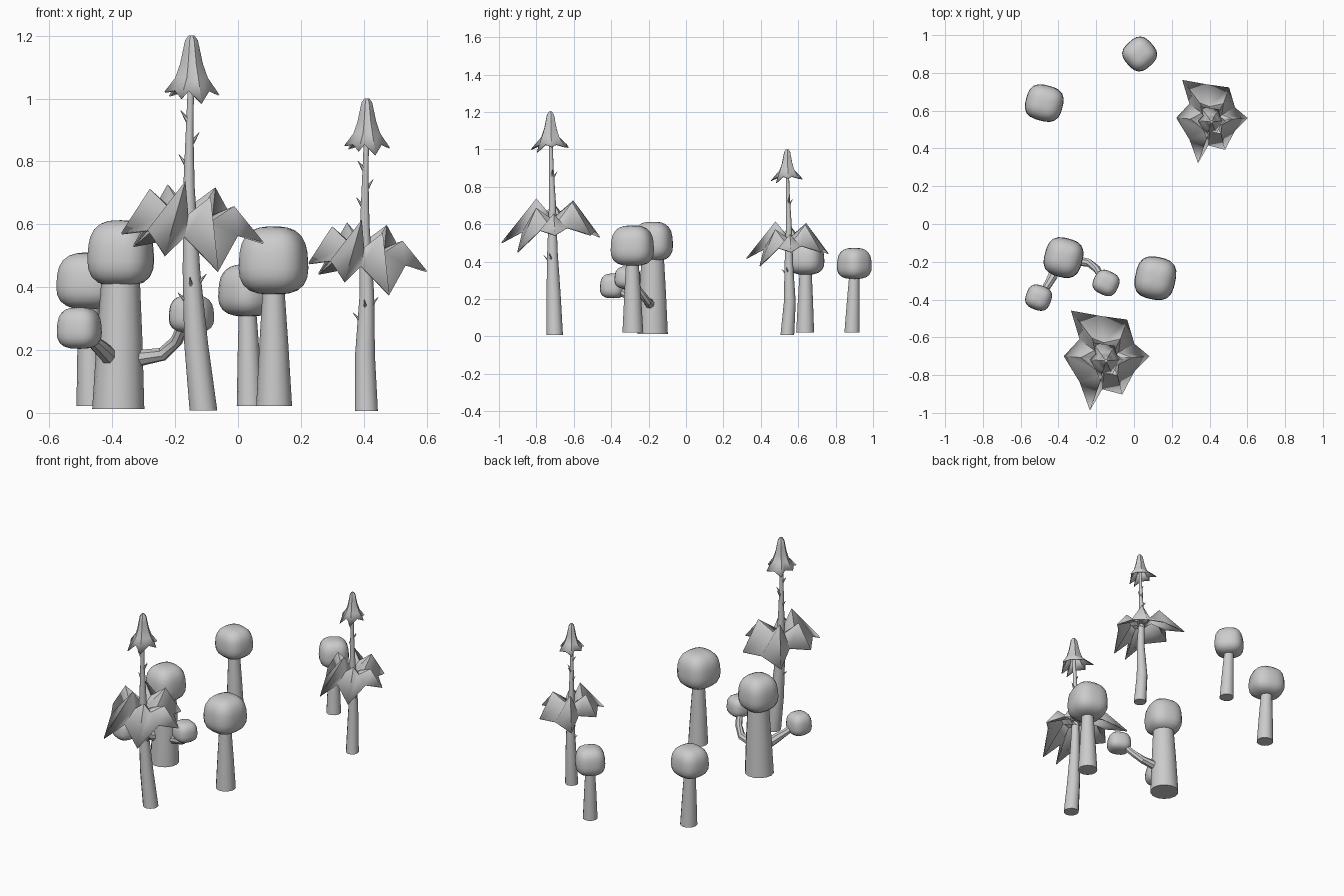
import bpy, bmesh, math
from mathutils import Vector

if "Cube" in bpy.data.objects:
    bpy.data.objects.remove(bpy.data.objects["Cube"])


def finish(name, bm, angle=35, thick=0):
    bmesh.ops.recalc_face_normals(bm, faces=bm.faces)
    me = bpy.data.meshes.new(name)
    bm.to_mesh(me)
    bm.free()
    ob = bpy.data.objects.new(name, me)
    bpy.context.collection.objects.link(ob)
    bpy.ops.object.select_all(action='DESELECT')
    ob.select_set(True)
    bpy.context.view_layer.objects.active = ob
    bpy.ops.object.shade_smooth_by_angle(angle=math.radians(angle))
    if thick:
        mod = ob.modifiers.new("thickness", 'SOLIDIFY')
        mod.thickness = thick
        mod.offset = 0
    return ob


def bridge(bm, rings):
    """Join consecutive closed rings of points with quads."""
    vs = [[bm.verts.new(p) for p in r] for r in rings]
    n = len(vs[0])
    for a, b in zip(vs, vs[1:]):
        for i in range(n):
            j = (i + 1) % n
            bm.faces.new((a[i], a[j], b[j], b[i]))
    return vs


def tube(name, path, radii, sides=12, upright=False):
    """Tapered tube along a path."""
    pts = [Vector(p) for p in path]
    rings = []
    for k, p in enumerate(pts):
        t = pts[min(k + 1, len(pts) - 1)] - pts[max(k - 1, 0)]
        if upright:
            t = Vector((0, 0, 1))
        q = Vector((0, 0, 1)).rotation_difference(t.normalized())
        rings.append([p + q @ Vector((radii[k] * math.cos(a), radii[k] * math.sin(a), 0))
                      for a in (2 * math.pi * i / sides for i in range(sides))])
    bm = bmesh.new()
    vs = bridge(bm, rings)
    bm.faces.new(vs[0])
    bm.faces.new(vs[-1])
    return finish(name, bm)


def puff(name, c, size, turn, n=2.9):
    """Rounded-box foliage ball."""
    bm = bmesh.new()
    bmesh.ops.create_uvsphere(bm, u_segments=24, v_segments=14, radius=1)
    ca, sa = math.cos(math.radians(turn)), math.sin(math.radians(turn))
    for v in bm.verts:
        d = v.co.normalized()
        d /= sum(abs(k) ** n for k in d) ** (1 / n)
        x, y = d.x * size[0], d.y * size[1]
        taper = 1 - 0.06 * d.z
        v.co = Vector((x * ca - y * sa, x * sa + y * ca, 0)) * taper
        v.co += Vector((c[0], c[1], c[2] + d.z * size[2]))
    return finish(name, bm, 60)


# leaf skirt, alternating tip and notch: (outer point), (inner fold point)
SKIRT = [
    ((.228, .014, .54), (.135, .007, .655)), ((.148, -.066, .565), (.065, -.03, .61)),
    ((.085, -.186, .45), (.06, -.086, .685)), ((-.022, -.159, .56), (-.012, -.075, .63)),
    ((-.085, -.272, .50), (-.02, -.085, .735)), ((-.138, -.122, .58), (-.06, -.053, .64)),
    ((-.222, .014, .57), (-.132, .007, .71)), ((-.138, .104, .59), (-.06, .045, .64)),
    ((-.185, .254, .53), (-.075, .11, .725)), ((-.03, .225, .56), (-.012, .085, .65)),
    ((.111, .206, .54), (.075, .105, .715)), ((.148, .079, .58), (.065, .035, .62)),
]
# spikes on the trunk: height, heading in degrees
TWIGS = [(.93, 190), (.86, 10), (.79, 170), (.85, 75), (.41, 340), (.40, 260), (.35, 190)]


def pine(tag, x, y, s, lean):
    def w(p):
        return Vector((x + p[0] * s, y + p[1] * s, p[2] * s))
    # trunk
    path = [(lean[0], lean[1], .008), (lean[0] * .55 - .006, .006, .22), (0, 0, .45),
            (-.008, 0, .72), (-.006, -.006, .9), (0, -.01, 1.1)]
    rad = [.044, .038, .028, .018, .012, .009]
    tube(tag + "_trunk", [w(p) for p in path], [r * s for r in rad], 12, True)
    # leaf skirt
    bm = bmesh.new()
    inner = [w((.022 * math.cos(math.pi * i / 6), .022 * math.sin(math.pi * i / 6), .61))
             for i in range(12)]
    bridge(bm, [inner, [w(m) for o, m in SKIRT], [w(o) for o, m in SKIRT]])
    finish(tag + "_leaf_skirt", bm, 30, .006 * s)
    # pointed cap, hem follows the skirt outline
    rings = []
    for r, z in ((.007, 1.199), (.017, 1.185), (.024, 1.15), (.032, 1.11), (.047, 1.065)):
        rings.append([w((r * f * math.cos(a), r * f * math.sin(a) - .01, z))
                      for f, a in ((1.06 - .12 * (i % 2), math.atan2(o[1], o[0]))
                                   for i, (o, m) in enumerate(SKIRT))])
    rings.append([w((o[0] * .38, o[1] * .38 - .01, 1.025 if i % 2 else 1.02 - (.57 - o[2]) * .3))
                  for i, (o, m) in enumerate(SKIRT)])
    bm = bmesh.new()
    vs = bridge(bm, rings)
    bm.faces.new(vs[0])
    finish(tag + "_top_cap", bm, 40, .005 * s)
    # twigs
    for k, (z, a) in enumerate(TWIGS):
        i = max(j for j in range(5) if path[j][2] <= z)
        f = (z - path[i][2]) / (path[i + 1][2] - path[i][2])
        c = Vector(path[i]).lerp(Vector(path[i + 1]), f)
        r = rad[i] + (rad[i + 1] - rad[i]) * f
        d = Vector((math.cos(math.radians(a)), math.sin(math.radians(a)), 0))
        tube(f"{tag}_twig_{k}", [w(c + d * r * .6), w(c + d * (r + .018) + Vector((0, 0, .032)))],
             [.008 * s, .001 * s], 6)


pine("tall_pine", -.148, -.714, 1.0, (.038, .012))
pine("small_pine", .41, .55, .833, (-.002, -.01))


def round_tree(tag, base, r0, r1, cap, size, turn):
    top = (cap[0], cap[1], cap[2] - size[2] * .6)
    bot = Vector(base)
    mid = bot.lerp(Vector(top), .5)
    tube(tag + "_trunk", [bot, mid, top], [r0, (r0 + r1) * .51, r1], 14, True)
    puff(tag + "_foliage", cap, size, turn)


# round-topped trees
round_tree("branched_tree", (-.381, -.178, .012), .083, .06,
           (-.373, -.178, .508), (.100, .103, .105), -15)
round_tree("front_tree", (.115, -.284, .022), .057, .033,
           (.113, -.287, .485), (.106, .112, .108), -12)
round_tree("left_tree", (-.465, .637, .022), .049, .032,
           (-.475, .64, .42), (.098, .094, .09), -15)
round_tree("back_tree", (.038, .888, .022), .042, .027,
           (.03, .9, .39), (.083, .083, .083), 42)

# side branches with small foliage balls
tube("right_branch", [(-.34, -.19, .17), (-.24, -.205, .187), (-.195, -.24, .23), (-.165, -.295, .3)],
     [.028, .022, .02, .018], 8)
puff("right_branch_foliage", (-.148, -.312, .315), (.067, .064, .06), -25)
tube("left_branch", [(-.40, -.2, .17), (-.43, -.275, .2), (-.455, -.32, .222), (-.50, -.385, .265)],
     [.03, .027, .022, .018], 8)
puff("left_branch_foliage", (-.505, -.39, .27), (.067, .065, .066), -20)
